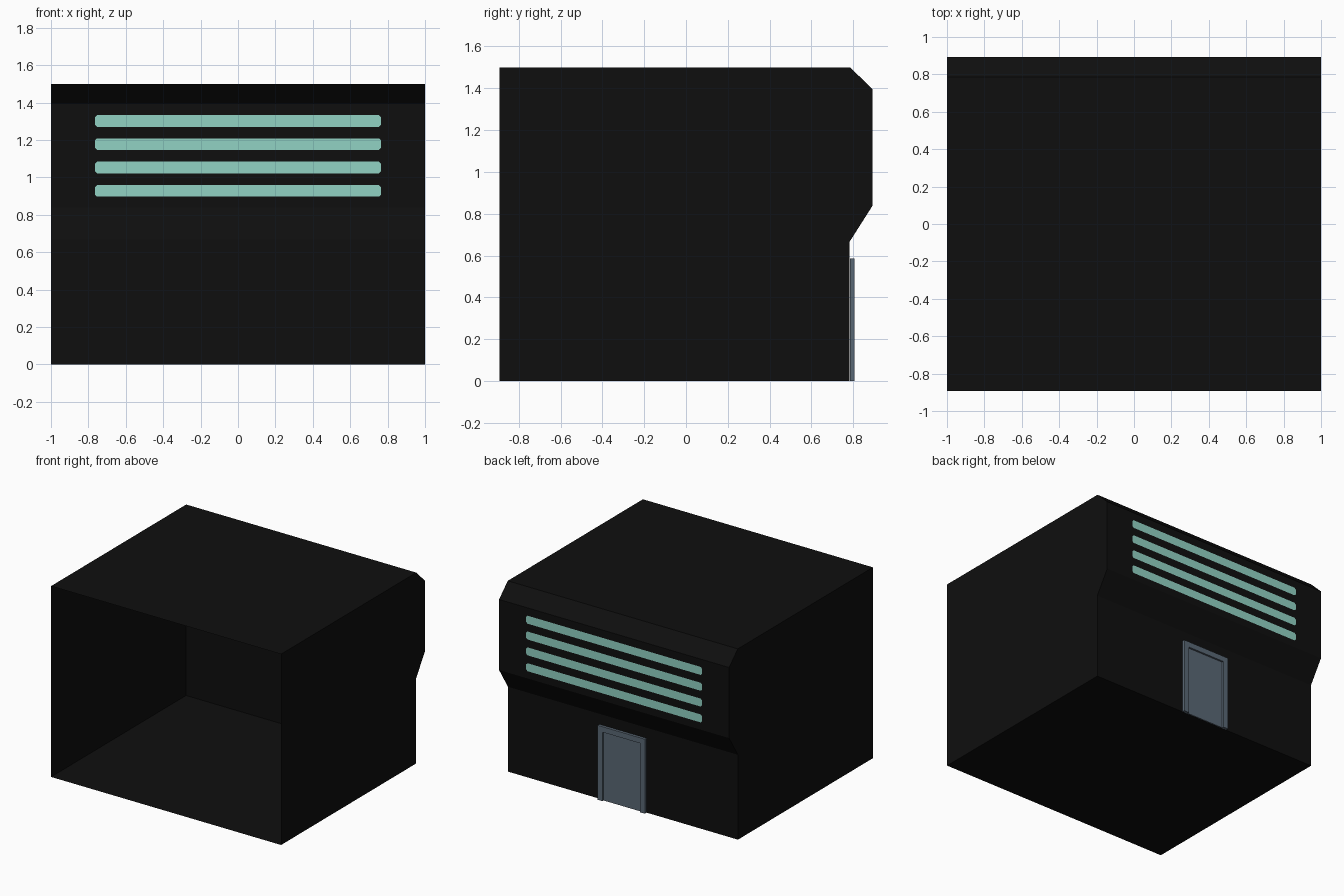
import bpy, bmesh

if "Cube" in bpy.data.objects:
    bpy.data.objects.remove(bpy.data.objects["Cube"])


def material(name, rgb):
    m = bpy.data.materials.new(name)
    m.diffuse_color = (*rgb, 1.0)
    m.use_nodes = True
    m.node_tree.nodes["Principled BSDF"].inputs["Base Color"].default_value = m.diffuse_color
    return m


black = material("matte_black", (0.0045, 0.0045, 0.0045))
mint = material("mint_glow", (0.283, 0.645, 0.552))
slate = material("slate_blue", (0.102, 0.138, 0.178))


def make(name, polys, mat):
    bm = bmesh.new()
    for p in polys:
        bm.faces.new([bm.verts.new(v) for v in p])
    bmesh.ops.remove_doubles(bm, verts=bm.verts, dist=0.0005)
    me = bpy.data.meshes.new(name)
    bm.to_mesh(me)
    bm.free()
    me.materials.append(mat)
    ob = bpy.data.objects.new(name, me)
    bpy.context.collection.objects.link(ob)
    return ob


def extrude(name, outline, y0, y1, mat):
    # closed solid from an x,z outline, counter-clockwise seen from +y mirrored
    n = len(outline)
    polys = [[(x, y0, z) for x, z in outline],
             [(x, y1, z) for x, z in reversed(outline)]]
    for i in range(n):
        (xa, za), (xb, zb) = outline[i], outline[(i + 1) % n]
        polys.append([(xa, y0, za), (xa, y1, za), (xb, y1, zb), (xb, y0, zb)])
    return make(name, polys, mat)


# Side profile (y, z); the front edge between last and first stays open
FRONT, DOOR_Y, BACK = -0.893, 0.783, 0.893
profile = [(FRONT, 0), (DOOR_Y, 0), (DOOR_Y, 0.667), (BACK, 0.84),
           (BACK, 1.395), (0.785, 1.5), (FRONT, 1.5)]

# Shell: two sides plus floor, lower wall, slopes and roof
shell = [[(1, y, z) for y, z in profile],
         [(-1, y, z) for y, z in reversed(profile)]]
for i in range(len(profile) - 1):
    if i == 3:          # the window wall is built separately
        continue
    (ya, za), (yb, zb) = profile[i], profile[i + 1]
    shell.append([(1, ya, za), (-1, ya, za), (-1, yb, zb), (1, yb, zb)])

# Window wall: stacked rows with four flush slits, seen from both sides
W, C, H = 0.765, 0.012, 0.063
slits = [0.897 + 0.1245 * i for i in range(4)]
levels = [0.84] + [z for s in slits for z in (s, s + H)] + [1.395]
for a, b in zip(levels[0::2], levels[1::2]):
    shell.append([(1, BACK, a), (-1, BACK, a), (-1, BACK, b), (1, BACK, b)])
windows = []
for s in slits:
    t = s + H
    half = [(W - C, s), (W, s + C), (W, t - C), (W - C, t)]
    right = half + [(1, t), (1, s)]
    shell.append([(x, BACK, z) for x, z in right])
    shell.append([(-x, BACK, z) for x, z in reversed(right)])
    outline = half + [(-x, z) for x, z in reversed(half)]
    windows.append([(x, BACK, z) for x, z in reversed(outline)])
make("building_shell", shell, black)
make("window_slits", windows, mint)

# Door frame (jambs and lintel) and recessed door panel
D, T, F = 0.205, 0.585, 0.043
frame = [(-D, 0), (-D + F, 0), (-D + F, T - F), (D - F, T - F),
         (D - F, 0), (D, 0), (D, T), (-D, T)]
extrude("door_frame", frame, DOOR_Y + 0.001, DOOR_Y + 0.022, slate)
panel = [(-D + F, 0), (D - F, 0), (D - F, T - F), (-D + F, T - F)]
extrude("door_panel", panel, DOOR_Y + 0.001, DOOR_Y + 0.008, slate)
